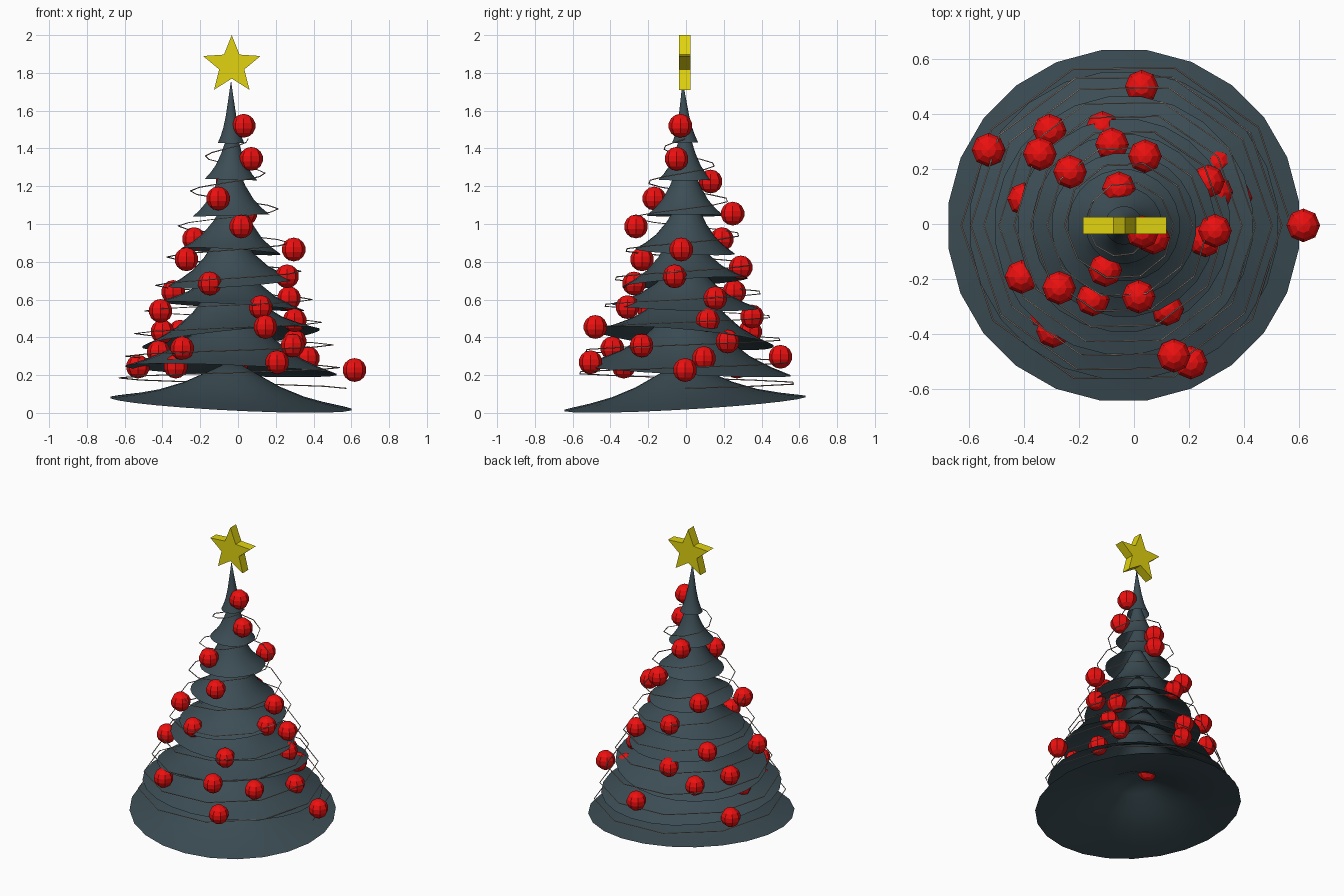
import bpy, bmesh, math
from mathutils import Vector, Matrix

if "Cube" in bpy.data.objects:
    bpy.data.objects.remove(bpy.data.objects["Cube"])

CX, CY = -0.037, -0.005   # trunk axis


def material(name, rgb):
    m = bpy.data.materials.new(name)
    m.diffuse_color = (*rgb, 1)
    m.use_nodes = True
    m.node_tree.nodes["Principled BSDF"].inputs["Base Color"].default_value = m.diffuse_color
    return m


GREEN = material("needles", (0.045, 0.075, 0.09))
RED = material("bauble_red", (0.85, 0.005, 0.005))
GOLD = material("star_gold", (0.75, 0.65, 0.005))
WIRE = material("garland_wire", (0.45, 0.35, 0.3))


def finish(bm, name, mat, smooth=False):
    bmesh.ops.recalc_face_normals(bm, faces=bm.faces)
    me = bpy.data.meshes.new(name)
    bm.to_mesh(me)
    bm.free()
    me.materials.append(mat)
    for p in me.polygons:
        p.use_smooth = smooth
    ob = bpy.data.objects.new(name, me)
    bpy.context.collection.objects.link(ob)
    return ob


# Branch tiers: open, concave cones, each a little tilted
PROFILE = [(1, 0), (0.8, 0.1), (0.6, 0.23), (0.4, 0.43), (0.2, 0.71)]


def tier(name, radius, z, height, slope_x, slope_y, sides=24):
    bm = bmesh.new()
    rings = []
    for fr, fh in PROFILE:
        rings.append([bm.verts.new((fr * radius * math.cos(a), fr * radius * math.sin(a), fh * height))
                      for a in (math.tau * (i + 0.5) / sides for i in range(sides))])
    tip = bm.verts.new((0, 0, height))
    for i in range(sides):
        j = (i + 1) % sides
        for lo, hi in zip(rings, rings[1:]):
            bm.faces.new((lo[i], lo[j], hi[j], hi[i]))
        bm.faces.new((rings[-1][i], rings[-1][j], tip))
    tilt = Vector((0, 0, 1)).rotation_difference(Vector((-slope_x, -slope_y, 1)))
    bm.transform(Matrix.Translation((CX, CY, z)) @ tilt.to_matrix().to_4x4())
    finish(bm, name, GREEN, True)


TIERS = [  # radius, base z, height, slope x, slope y
    (0.645, 0.05, 0.23, -0.05, 0.058), (0.565, 0.225, 0.40, -0.04, -0.05),
    (0.475, 0.395, 0.36, 0.10, -0.09), (0.39, 0.565, 0.28, -0.06, -0.03),
    (0.335, 0.69, 0.33, 0.06, 0.07), (0.265, 0.855, 0.35, -0.06, -0.05),
    (0.205, 1.045, 0.36, 0.03, 0.0), (0.14, 1.235, 0.32, -0.03, 0.0),
    (0.07, 1.43, 0.33, 0.0, 0.04)]
for n, t in enumerate(TIERS, 1):
    tier(f"branch_tier_{n}", *t)

# Baubles
BAUBLES = [
    (.03, -.03, 1.52), (.07, -.05, 1.345), (-.055, .13, 1.225), (-.105, -.168, 1.135),
    (.04, .247, 1.055), (.017, -.265, .987), (-.233, .19, .92), (.295, -.025, .865),
    (-.273, -.233, .813), (-.08, .29, .77), (.26, -.06, .723), (-.15, -.275, .685),
    (-.343, .255, .64), (.27, .155, .607), (.12, -.31, .56), (-.41, -.193, .54),
    (-.115, .35, .51), (.3, .115, .49), (.145, -.48, .455), (-.40, .09, .43),
    (-.307, .34, .43), (.3, .22, .378), (.29, -.235, .357), (-.295, -.39, .342),
    (-.42, 0, .32), (.37, .095, .29), (.028, .5, .297), (.207, -.505, .268),
    (-.53, .27, .245), (-.33, -.33, .245), (-.01, .12, .235), (.617, -.005, .227)]
bm = bmesh.new()
bmesh.ops.create_uvsphere(bm, u_segments=8, v_segments=7, radius=0.063)
first = finish(bm, "bauble", RED)
first.location = BAUBLES[0]
for p in BAUBLES[1:]:
    ob = first.copy()
    ob.location = p
    bpy.context.collection.objects.link(ob)

# Five-pointed star, extruded along y
bm = bmesh.new()
pts = []
for i in range(10):
    r = 0.16 if i % 2 == 0 else 0.07
    a = math.pi / 2 + i * math.pi / 5
    pts.append(bm.verts.new((-0.033 + r * math.cos(a), -0.037, 1.84 + r * math.sin(a))))
face = bm.faces.new(pts)
ext = bmesh.ops.extrude_face_region(bm, geom=[face])
bmesh.ops.translate(bm, vec=(0, 0.062, 0),
                    verts=[v for v in ext["geom"] if isinstance(v, bmesh.types.BMVert)])
finish(bm, "top_star", GOLD)

# Garland: thin spiral wire with straight segments
KEYS = [(0.13, 0.61), (0.24, 0.575), (0.36, 0.54), (0.48, 0.48), (0.6, 0.43),
        (0.75, 0.37), (0.90, 0.31), (1.08, 0.25), (1.27, 0.18), (1.45, 0.09)]
PER_TURN = 10
cu = bpy.data.curves.new("garland", "CURVE")
cu.dimensions = "3D"
cu.bevel_depth = 0.003
cu.bevel_resolution = 0
sp = cu.splines.new("POLY")
count = (len(KEYS) - 1) * PER_TURN + 1
sp.points.add(count - 1)
for i in range(count):
    k = min(i // PER_TURN, len(KEYS) - 2)
    f = i / PER_TURN - k
    z, r = (a + (b - a) * f for a, b in zip(KEYS[k], KEYS[k + 1]))
    a = math.tau * i / PER_TURN
    sp.points[i].co = (CX + r * math.cos(a), CY + r * math.sin(a), z, 1)
cu.materials.append(WIRE)
bpy.context.collection.objects.link(bpy.data.objects.new("garland", cu))
